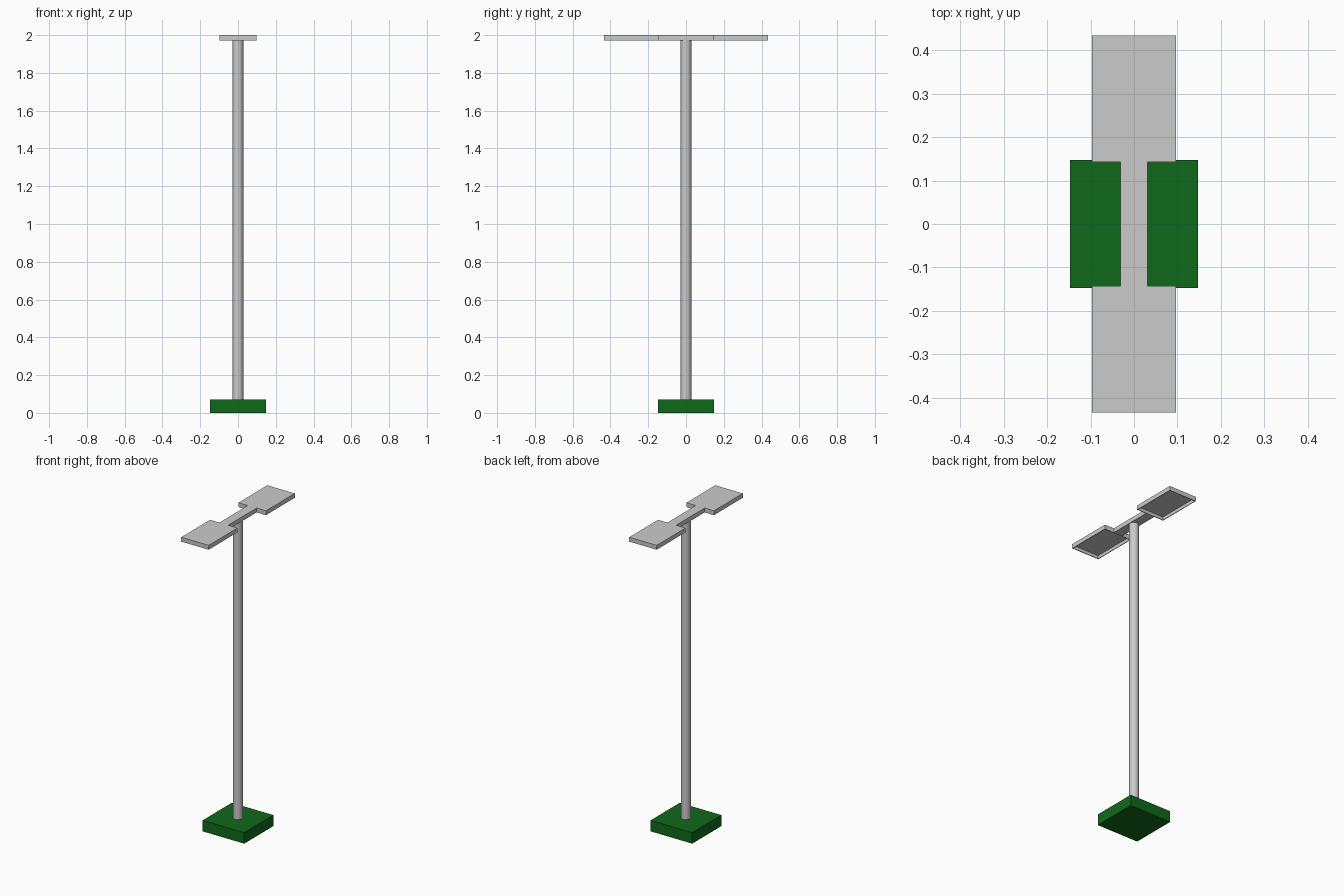
import bpy, bmesh
from mathutils import Matrix

if "Cube" in bpy.data.objects:
    bpy.data.objects.remove(bpy.data.objects["Cube"])


def make_object(name, bm):
    mesh = bpy.data.meshes.new(name)
    bm.normal_update()
    bm.to_mesh(mesh)
    bm.free()
    obj = bpy.data.objects.new(name, mesh)
    bpy.context.collection.objects.link(obj)
    return obj


def box_bm(lo, hi):
    bm = bmesh.new()
    size = [b - a for a, b in zip(lo, hi)]
    mid = [(a + b) / 2 for a, b in zip(lo, hi)]
    bmesh.ops.create_cube(bm, size=1, matrix=Matrix.Translation(mid) @ Matrix.Diagonal((*size, 1)))
    bm.normal_update()
    return bm


TOP, UNDER = 2.0, 1.972
BASE_H = 0.07

# Green square base
base = make_object("base", box_bm((-0.147, -0.147, 0), (0.147, 0.147, BASE_H)))
green = bpy.data.materials.new("green")
green.diffuse_color = (0.005, 0.14, 0.01, 1)
green.use_nodes = True
green.node_tree.nodes["Principled BSDF"].inputs["Base Color"].default_value = green.diffuse_color
base.data.materials.append(green)

# Round pole
bpy.ops.mesh.primitive_cylinder_add(vertices=24, radius=0.028, depth=UNDER - BASE_H,
                                    location=(0, 0, (UNDER + BASE_H) / 2))
pole = bpy.context.object
pole.name = "pole"
bpy.ops.object.shade_smooth_by_angle()

# Cross arm joining the two heads
make_object("cross_arm", box_bm((-0.031, -0.143, UNDER), (0.031, 0.143, TOP)))

# Lamp heads: flat boxes with a thin rim around a recessed underside
for label, y0, y1 in (("front", -0.434, -0.143), ("back", 0.143, 0.434)):
    bm = box_bm((-0.097, y0, UNDER), (0.097, y1, TOP))
    bottom = [f for f in bm.faces if f.normal.z < -0.9]
    bmesh.ops.inset_region(bm, faces=bottom, thickness=0.006)
    inner = bmesh.ops.extrude_discrete_faces(bm, faces=bottom)["faces"]
    bmesh.ops.translate(bm, verts=inner[0].verts, vec=(0, 0, 0.02))
    make_object(label + "_lamp_head", bm)
